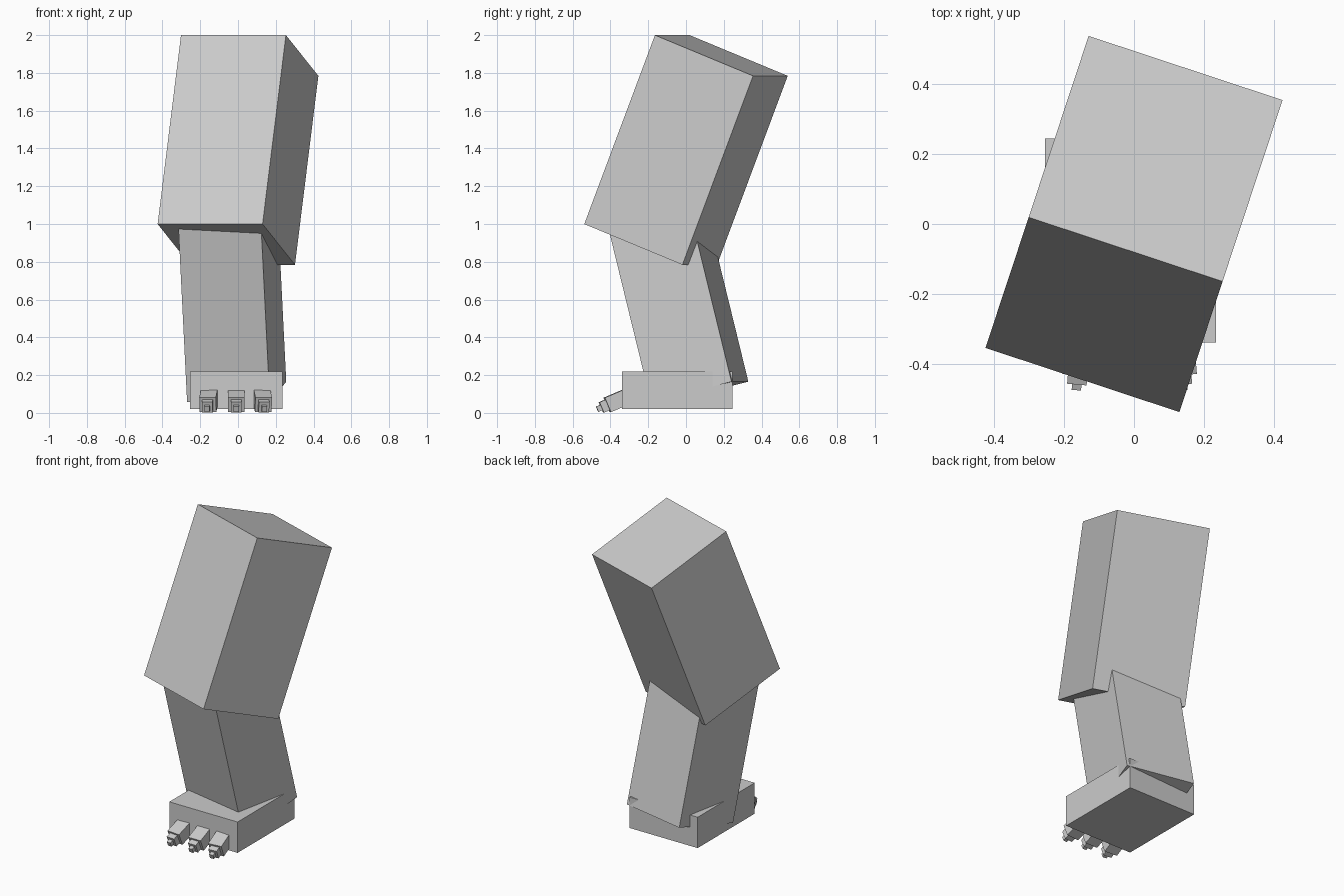
import bpy
import math
from mathutils import Matrix, Vector

if "Cube" in bpy.data.objects:
    bpy.data.objects.remove(bpy.data.objects["Cube"])

grey = bpy.data.materials.new("plain grey")
grey.diffuse_color = (0.6, 0.6, 0.6, 1)
grey.use_nodes = True
grey.node_tree.nodes["Principled BSDF"].inputs["Base Color"].default_value = grey.diffuse_color


def rotation(pitch, yaw):
    return (Matrix.Rotation(math.radians(yaw), 4, 'Z')
            @ Matrix.Rotation(math.radians(pitch), 4, 'X'))


def box(name, centre, size, pitch=0, yaw=0):
    bpy.ops.mesh.primitive_cube_add(size=1)
    ob = bpy.context.object
    ob.name = name
    ob.data.transform(Matrix.Diagonal((*size, 1)))
    ob.matrix_world = Matrix.Translation(centre) @ rotation(pitch, yaw)
    ob.data.materials.append(grey)
    return ob


# thigh, leaning back and turned
box("thigh", (0, 0, 1.392), (0.585, 0.588, 1.075), -21.5, -18.3)

# shin, leaning forward; placed by its bottom centre, top hidden in the thigh
shin_length = 1.0
up = rotation(14, -11.5) @ Vector((0, 0, 1))
box("shin", Vector((-0.007, 0.072, 0.111)) + up * shin_length / 2,
    (0.447, 0.449, shin_length), 14, -11.5)

# flat foot
box("foot", (-0.01, -0.0475, 0.12), (0.49, 0.585, 0.2))

# three toes, each a chain of shrinking boxes: width, height, start, end
segments = (("base", 0.088, 0.083, -0.12, 0.0),
            ("middle", 0.056, 0.060, -0.02, 0.034),
            ("claw", 0.027, 0.030, 0.02, 0.058))
for side, x, yaw in (("left", -0.16, -5), ("middle", -0.009, 0), ("right", 0.135, 5)):
    forward = rotation(23, yaw) @ Vector((0, -1, 0))
    for part, width, height, start, end in segments:
        box(f"{side}_toe_{part}",
            Vector((x, -0.417, 0.042)) + forward * (start + end) / 2,
            (width, end - start, height), 23, yaw)
